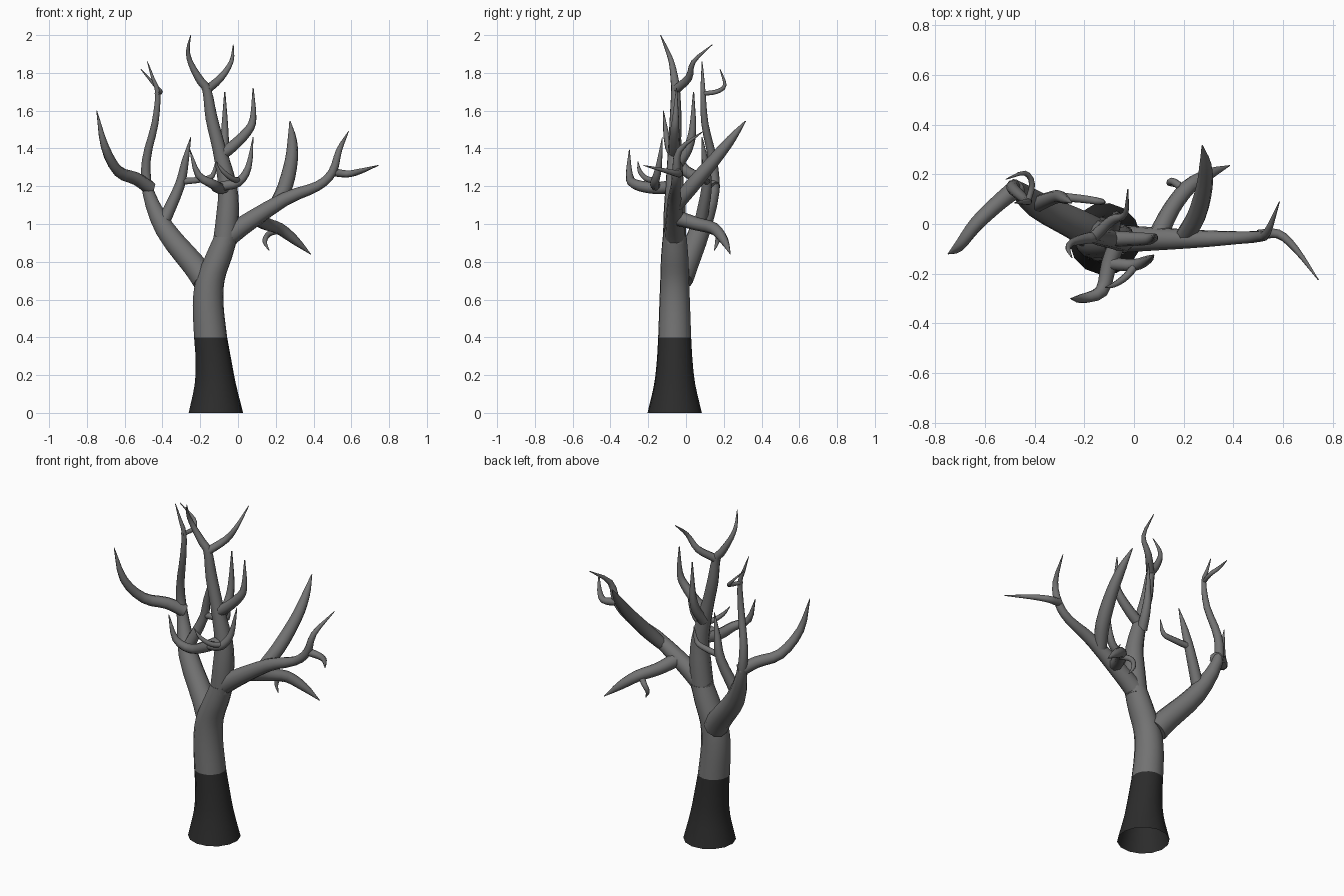
import bpy, bmesh, math
from mathutils import Vector


def material(name, v):
    m = bpy.data.materials.new(name)
    m.diffuse_color = (v, v, v, 1)
    return m


BARK = material("grey_bark", 0.17)
DARK = material("dark_bark", 0.025)


def smooth_path(pts, steps):
    """Catmull-Rom through (x, y, z, radius) points."""
    p = [Vector(q) for q in pts]
    p = [p[0] * 2 - p[1]] + p + [p[-1] * 2 - p[-2]]
    out = []
    for i in range(1, len(p) - 2):
        a, b, c, d = p[i - 1:i + 3]
        for k in range(steps):
            t = k / steps
            out.append(0.5 * (2 * b + (c - a) * t + (2 * a - 5 * b + 4 * c - d) * t * t
                              + (3 * b - a - 3 * c + d) * t ** 3))
    out.append(p[-2])
    return out


def limb(name, pts, sides=10, steps=3, flat=False, mat=BARK, cap=True):
    """Tapered tube; flat keeps the rings level."""
    path = smooth_path(pts, steps)
    pos = [q.to_3d() for q in path]
    bm = bmesh.new()
    rings, ref = [], Vector((1, 0.1, 0))
    for i, c in enumerate(pos):
        t = pos[min(i + 1, len(pos) - 1)] - pos[max(i - 1, 0)]
        t = Vector((0, 0, 1)) if flat else t.normalized()
        u = ref - t * ref.dot(t)
        if u.length < 0.05:
            u = t.orthogonal()
        u.normalize()
        ref = u
        w = t.cross(u)
        r = max(path[i][3], 0.002)
        rings.append([bm.verts.new(c + r * (u * math.cos(a) + w * math.sin(a)))
                      for a in (2 * math.pi * k / sides for k in range(sides))])
    for a, b in zip(rings, rings[1:]):
        for k in range(sides):
            j = (k + 1) % sides
            bm.faces.new((a[k], a[j], b[j], b[k]))
    if cap:
        bm.faces.new(rings[0][::-1])
        bm.faces.new(rings[-1])
    me = bpy.data.meshes.new(name)
    bm.to_mesh(me)
    bm.free()
    me.materials.append(mat)
    ob = bpy.data.objects.new(name, me)
    bpy.context.collection.objects.link(ob)
    bpy.context.view_layer.objects.active = ob
    ob.select_set(True)
    bpy.ops.object.shade_smooth_by_angle(angle=math.radians(50))
    ob.select_set(False)
    return ob


# Trunk: dark flared foot, open below, then grey stem
limb("trunk_foot", [(-.117, -.06, 0, .145), (-.12, -.06, .15, .11), (-.13, -.06, .28, .095),
                    (-.145, -.06, .4, .088)], 14, 3, True, DARK, False)
limb("trunk_stem", [(-.145, -.06, .4, .088), (-.158, -.06, .57, .082), (-.148, -.06, .7, .077),
                    (-.105, -.06, .82, .073), (-.065, -.06, .93, .064)], 14, 3, True)

# Central leader and its twigs
limb("leader", [(-.07, -.06, .9, .063), (-.055, -.06, 1.05, .06), (-.055, -.06, 1.2, .05),
                (-.1, -.06, 1.4, .036), (-.14, -.055, 1.56, .032), (-.165, -.055, 1.71, .024),
                (-.2, -.06, 1.76, .022), (-.25, -.075, 1.85, .015), (-.265, -.1, 1.92, .01),
                (-.25, -.135, 2.0, .002)])
limb("leader_top_twig", [(-.165, -.055, 1.71, .024), (-.09, .015, 1.775, .02),
                         (-.035, .04, 1.86, .012), (-.025, .14, 1.95, .002)], 8)
limb("leader_right_twig", [(-.1, -.06, 1.36, .033), (-.03, -.06, 1.41, .03), (.05, -.06, 1.49, .025),
                           (.08, -.055, 1.56, .018), (.08, -.05, 1.72, .003)], 8)
limb("leader_back_twig", [(-.09, -.04, 1.32, .03), (-.075, .01, 1.4, .026),
                          (-.07, .035, 1.5, .019), (-.07, .04, 1.7, .003)], 8)
limb("front_branch", [(-.06, -.06, 1.2, .035), (-.1, -.16, 1.19, .032), (-.13, -.27, 1.21, .027),
                      (-.21, -.3, 1.26, .019), (-.255, -.3, 1.395, .002)], 8)
limb("front_right_twig", [(-.09, -.16, 1.2, .026), (.0, -.165, 1.22, .024),
                          (.055, -.145, 1.3, .018), (.08, -.125, 1.46, .002)], 8)
limb("front_small_twig", [(.01, -.16, 1.23, .016), (-.03, -.21, 1.24, .015),
                          (-.08, -.245, 1.28, .011), (-.115, -.255, 1.33, .002)], 8)

# Left limb and its twigs
limb("left_limb", [(-.18, -.03, .71, .07), (-.235, .0, .785, .066), (-.385, .075, .97, .055),
                   (-.475, .145, 1.17, .032), (-.485, .14, 1.34, .024), (-.44, .1, 1.53, .019),
                   (-.425, .09, 1.69, .014), (-.45, .088, 1.77, .009), (-.48, .085, 1.86, .002)])
limb("left_hook_twig", [(-.43, .08, 1.69, .012), (-.41, .16, 1.7, .012),
                        (-.44, .205, 1.735, .01), (-.515, .18, 1.82, .002)], 8)
limb("left_outer_branch", [(-.465, .15, 1.19, .038), (-.54, .09, 1.24, .034), (-.635, .0, 1.28, .03),
                           (-.705, -.09, 1.41, .022), (-.748, -.12, 1.6, .002)], 8)
limb("left_inner_branch", [(-.39, .08, 1.02, .034), (-.31, .11, 1.2, .027),
                           (-.28, .1, 1.33, .019), (-.25, .085, 1.46, .002)], 8)
limb("left_inner_twig", [(-.3, .11, 1.225, .019), (-.2, .1, 1.235, .017),
                         (-.135, .09, 1.255, .014), (-.115, .087, 1.34, .002)], 8)

# Right limb and its twigs
limb("right_limb", [(-.09, -.06, .9, .058), (.01, -.06, .98, .052), (.245, -.06, 1.13, .037),
                    (.42, -.055, 1.2, .026), (.5, -.05, 1.275, .023), (.535, -.035, 1.39, .016),
                    (.585, .09, 1.49, .002)])
limb("right_tip_twig", [(.5, -.045, 1.275, .023), (.58, -.04, 1.265, .019),
                        (.65, -.1, 1.28, .014), (.742, -.225, 1.31, .002)], 8)
limb("right_rising_branch", [(.2, -.05, 1.1, .036), (.25, .03, 1.2, .04), (.283, .15, 1.34, .034),
                             (.287, .24, 1.45, .024), (.275, .315, 1.545, .003)], 8)
limb("back_drooping_branch", [(.1, -.04, 1.03, .04), (.15, .06, 1.0, .035), (.22, .15, .975, .032),
                              (.3, .2, .915, .024), (.385, .235, .84, .002)], 8)
limb("back_hook_twig", [(.21, .13, .965, .018), (.16, .17, .945, .015),
                        (.142, .165, .905, .012), (.165, .15, .86, .002)], 8)
